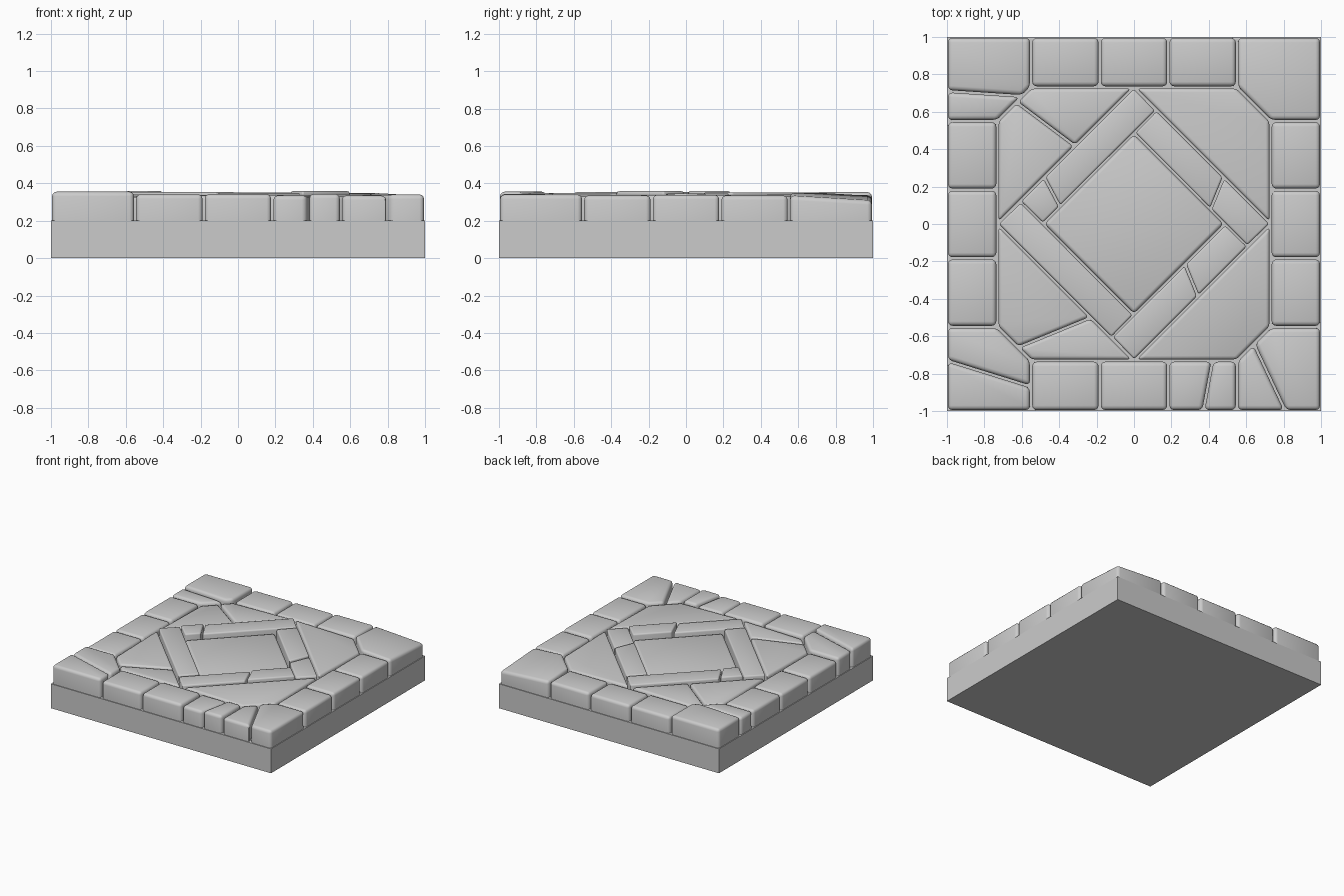
import bpy, bmesh, math, random
from mathutils import Vector

if "Cube" in bpy.data.objects:
    bpy.data.objects.remove(bpy.data.objects["Cube"])

random.seed(4)
GAP = 0.006


def clip(poly, p, d):
    """Keep the part of a convex polygon on the left of the line p + t*d."""
    p, d = Vector(p), Vector(d)
    side = lambda q: d.x * (q.y - p.y) - d.y * (q.x - p.x)
    out = []
    for i, a in enumerate(poly):
        b = poly[(i + 1) % len(poly)]
        sa, sb = side(a), side(b)
        if sa >= 0:
            out.append(a)
        if sa * sb < 0:
            out.append(a.lerp(b, sa / (sa - sb)))
    return out


def crack(poly, a, b):
    a, b = Vector(a), Vector(b)
    return clip(poly, a, b - a), clip(poly, b, a - b)


def turn(poly, k):
    """Quarter turns counter-clockwise."""
    for _ in range(k):
        poly = [Vector((-q.y, q.x)) for q in poly]
    return poly


def stone(name, poly, h, tilt=(0, 0), bevel=0.024):
    # Shrink by the joint width
    small = poly
    for i, a in enumerate(poly):
        d = (poly[(i + 1) % len(poly)] - a).normalized()
        small = clip(small, a + Vector((-d.y, d.x)) * GAP, d)
    c = sum(small, Vector((0, 0))) / len(small)
    bm = bmesh.new()
    low = [bm.verts.new((q.x, q.y, 0.195)) for q in small]
    top = [bm.verts.new((q.x, q.y, h + (q - c).dot(Vector(tilt)))) for q in small]
    n = len(small)
    bm.faces.new(low[::-1])
    bm.faces.new(top)
    for i in range(n):
        j = (i + 1) % n
        bm.faces.new((low[i], low[j], top[j], top[i]))
    # Worn rounding on the top rim and upright edges
    edges = [e for e in bm.edges if any(v in top for v in e.verts)]
    bmesh.ops.bevel(bm, geom=edges, offset=bevel, segments=3, profile=0.5,
                    affect='EDGES', clamp_overlap=True)
    mesh = bpy.data.meshes.new(name)
    bm.to_mesh(mesh)
    bm.free()
    ob = bpy.data.objects.new(name, mesh)
    bpy.context.collection.objects.link(ob)
    bpy.context.view_layer.objects.active = ob
    for o in bpy.context.selected_objects:
        o.select_set(False)
    ob.select_set(True)
    bpy.ops.object.shade_smooth_by_angle(angle=math.radians(40))


def P(*pts):
    return [Vector(q) for q in pts]


def lay(name, poly, k, cracks, heights, tilts=((0, 0), (0, 0)), bevel=0.024):
    """Place a stone turned k quarters, split where a crack is listed."""
    poly = turn(poly, k)
    parts = crack(poly, *cracks[k]) if k in cracks else [poly]
    for i, part in enumerate(parts):
        stone(f"{name}_{k}_{i}", part, heights[i], tilts[i], bevel)


# Base slab
bpy.ops.mesh.primitive_cube_add(size=1, location=(0, 0, 0.1))
base = bpy.context.object
base.name = "base_slab"
base.scale = (2, 2, 0.2)

# Border blocks, three per side starting from the back
for k in range(4):
    for i in range(3):
        x = -0.55 + i * 0.3667
        block = P((x, 0.73), (x + 0.3667, 0.73), (x + 0.3667, 1), (x, 1))
        cut = {2: ((0.42, -0.73), (0.37, -1))} if (k == 2 and i == 0) else {}
        h = 0.338 + random.uniform(-0.006, 0.006)
        lay(f"border_block_{i}", block, k, cut, (h, h - 0.008))

# Corner stones: back right, back left, front left, front right
corner = P((0.55, 1), (0.55, 0.73), (0.73, 0.55), (1, 0.55), (1, 1))
corner_cracks = {1: ((-1, 0.71), (-0.55, 0.68)),
                 2: ((-1, -0.73), (-0.55, -0.87)),
                 3: ((0.64, -0.64), (0.81, -1))}
corner_h = [(0.335, 0.335), (0.353, 0.34), (0.348, 0.355), (0.34, 0.335)]
for k in range(4):
    tilt = (-0.06, -0.06) if k == 0 else (0, 0)
    lay("corner_stone", corner, k, corner_cracks, corner_h[k], (tilt, tilt))

# Infill slabs between the octagon and the diamond
infill = P((0, 0.73), (0.73, 0), (0.73, 0.55), (0.55, 0.73))
infill_cracks = {1: ((-0.64, 0.66), (-0.32, 0.42)),
                 2: ((-0.62, -0.66), (-0.23, -0.5))}
for k in range(4):
    s = (-0.02, 0.02, 0.02, -0.02)[k], (-0.02, -0.02, 0.02, 0.02)[k]
    lay("infill_slab", infill, k, infill_cracks, (0.335, 0.332), (s, s), 0.02)

# Pinwheel frame strips around the centre
strip = P((0.12, 0.61), (0, 0.487), (0.605, -0.12), (0.73, 0))
strip_cracks = {0: ((0.48, 0.25), (0.41, 0.08)),
                1: ((-0.48, 0.25), (-0.4, 0.1)),
                3: ((0.27, -0.21), (0.34, -0.38))}
strip_h = [(0.345, 0.352), (0.352, 0.36), (0.353, 0.353), (0.358, 0.348)]
for k in range(4):
    lay("frame_strip", strip, k, strip_cracks, strip_h[k], bevel=0.012)

# Sunken centre slab
centre = P((0, 0.487), (-0.487, 0), (0, -0.487), (0.487, 0))
stone("centre_slab", centre, 0.32, (0, 0), 0.02)
